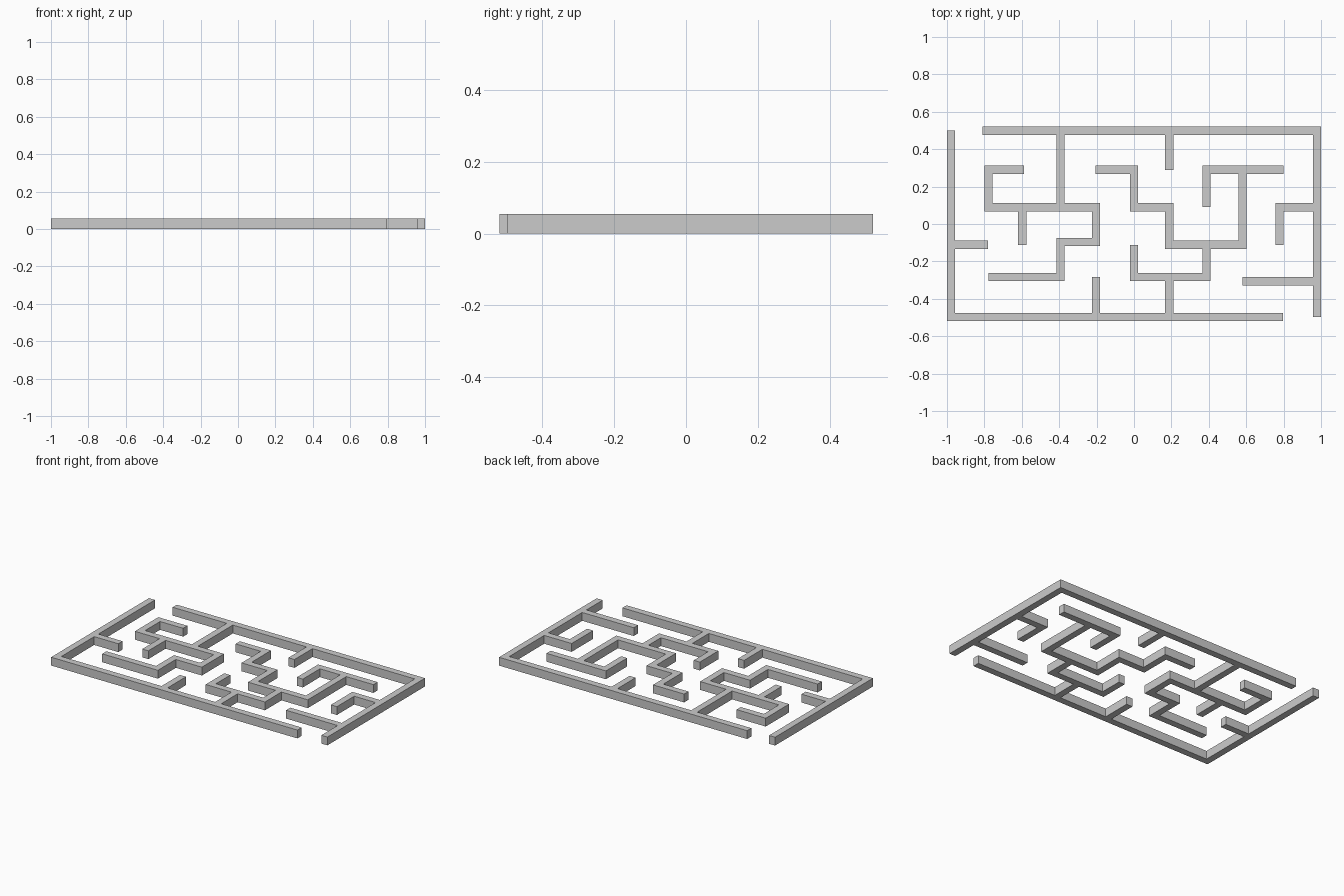
import bpy, bmesh, math

if "Cube" in bpy.data.objects:
    bpy.data.objects.remove(bpy.data.objects["Cube"])

W = 0.022    # half the wall thickness
H = 0.055    # wall height


def rects(path):
    """Axis-aligned boxes along a path; corners are filled, free ends stay flush."""
    out = []
    last = len(path) - 2
    for i in range(len(path) - 1):
        p, q = path[i], path[i + 1]
        a = 0 if p[1] == q[1] else 1
        s = 1 if q[a] > p[a] else -1
        u = p[a] - (s * W if i > 0 else 0)
        v = q[a] + (s * W if i < last else 0)
        lo, hi = [0, 0], [0, 0]
        lo[a], hi[a] = min(u, v), max(u, v)
        lo[1 - a], hi[1 - a] = p[1 - a] - W, p[1 - a] + W
        out.append([round(c, 4) for c in lo + hi])
    return out


def wall_group(name, paths):
    """Union all paths on a shared grid, then extrude into one closed solid."""
    boxes = [r for p in paths for r in rects(p)]
    xs = sorted({r[k] for r in boxes for k in (0, 2)})
    ys = sorted({r[k] for r in boxes for k in (1, 3)})
    bm = bmesh.new()
    verts = {}

    def vert(i, j):
        if (i, j) not in verts:
            verts[i, j] = bm.verts.new((xs[i], ys[j], 0))
        return verts[i, j]

    for i in range(len(xs) - 1):
        for j in range(len(ys) - 1):
            cx, cy = (xs[i] + xs[i + 1]) / 2, (ys[j] + ys[j + 1]) / 2
            if any(r[0] < cx < r[2] and r[1] < cy < r[3] for r in boxes):
                bm.faces.new([vert(i, j), vert(i + 1, j),
                              vert(i + 1, j + 1), vert(i, j + 1)])
    base = bm.faces[:]
    ext = bmesh.ops.extrude_face_region(bm, geom=base, use_keep_orig=True)
    top = [g for g in ext["geom"] if isinstance(g, bmesh.types.BMVert)]
    bmesh.ops.translate(bm, verts=top, vec=(0, 0, H))
    bmesh.ops.recalc_face_normals(bm, faces=bm.faces[:])
    me = bpy.data.meshes.new(name)
    bm.to_mesh(me)
    bm.free()
    ob = bpy.data.objects.new(name, me)
    bpy.context.collection.objects.link(ob)
    return ob


# Left and bottom border with the walls that grow from it
wall_group("left_bottom_walls", [
    [(-0.978, 0.5), (-0.978, -0.497), (0.797, -0.497)],
    [(-0.978, -0.111), (-0.78, -0.111)],
    [(-0.203, -0.497), (-0.203, -0.283)],
    [(0.188, -0.497), (0.188, -0.283)],
    # central winding wall
    [(0.0, -0.112), (0.0, -0.283), (0.388, -0.283), (0.388, -0.111)],
    [(-0.205, 0.29), (0.0, 0.29), (0.0, 0.09), (0.188, 0.09),
     (0.188, -0.111), (0.58, -0.111), (0.58, 0.29)],
    [(0.388, 0.09), (0.388, 0.29), (0.8, 0.29)],
])

# Top and right border with the walls that grow from it
wall_group("top_right_walls", [
    [(-0.81, 0.498), (0.978, 0.498), (0.978, -0.497)],
    [(0.188, 0.498), (0.188, 0.288)],
    [(-0.393, 0.498), (-0.393, 0.09)],
    [(0.978, 0.09), (0.778, 0.09), (0.778, -0.112)],
    [(0.978, -0.306), (0.58, -0.306)],
    # left winding wall
    [(-0.588, 0.29), (-0.778, 0.29), (-0.778, 0.09), (-0.203, 0.09),
     (-0.203, -0.096), (-0.393, -0.096), (-0.393, -0.283), (-0.777, -0.283)],
    [(-0.598, 0.09), (-0.598, -0.112)],
])
